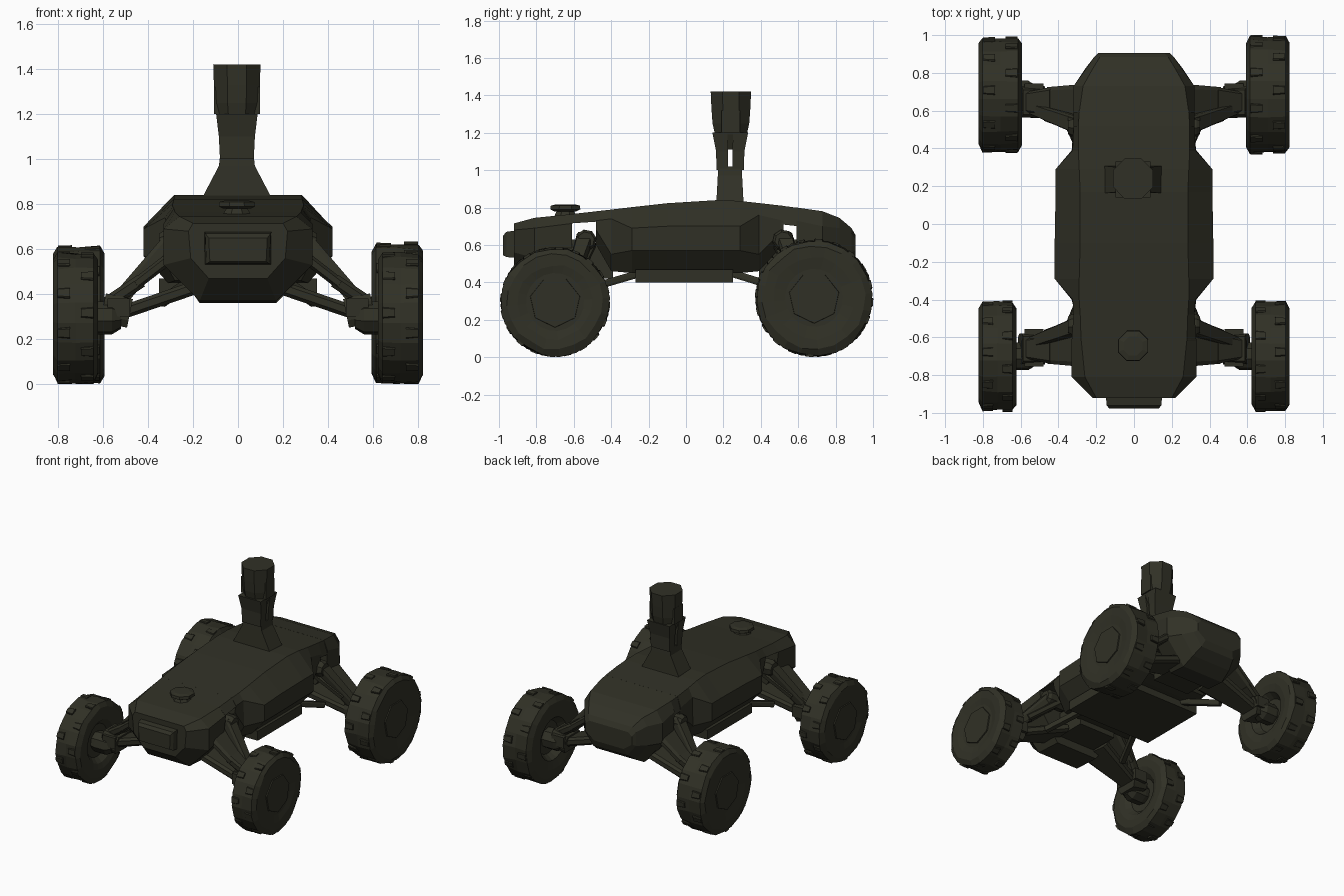
import bpy, bmesh, math, random
from mathutils import Vector

if "Cube" in bpy.data.objects:
    bpy.data.objects.remove(bpy.data.objects["Cube"])

random.seed(4)
olive = bpy.data.materials.new("dark olive")
olive.diffuse_color = (0.030, 0.030, 0.019, 1)
olive.use_nodes = True
olive.node_tree.nodes["Principled BSDF"].inputs["Base Color"].default_value = olive.diffuse_color


def finish(name, bm):
    bmesh.ops.recalc_face_normals(bm, faces=bm.faces)
    me = bpy.data.meshes.new(name)
    bm.to_mesh(me)
    bm.free()
    me.materials.append(olive)
    ob = bpy.data.objects.new(name, me)
    bpy.context.collection.objects.link(ob)
    return ob


def skin(name, rings, caps=True):
    """Join closed rings of points into a solid."""
    bm = bmesh.new()
    vs = [[bm.verts.new(p) for p in r] for r in rings]
    n = len(vs[0])
    for a, b in zip(vs, vs[1:]):
        for i in range(n):
            j = (i + 1) % n
            bm.faces.new((a[i], a[j], b[j], b[i]))
    if caps:
        bm.faces.new(vs[0])
        bm.faces.new(vs[-1])
    return finish(name, bm)


def hull(name, sections):
    """Sections along y: (y, half profile of (x, z) points from top to bottom)."""
    rings = []
    for y, half in sections:
        rings.append([(x, y, z) for x, z in half] + [(-x, y, z) for x, z in reversed(half)])
    return skin(name, rings)


def box(name, x0, x1, y0, y1, z0, z1):
    return skin(name, [[(x0, y0, z), (x1, y0, z), (x1, y1, z), (x0, y1, z)] for z in (z0, z1)])


def column(name, x, y, steps, n=8):
    """Upright lathe: steps are (z, radius x, radius y)."""
    return skin(name, [[(x + rx * math.cos((i + .5) * 2 * math.pi / n) / math.cos(math.pi / n),
                         y + ry * math.sin((i + .5) * 2 * math.pi / n) / math.cos(math.pi / n), z)
                        for i in range(n)] for z, rx, ry in steps])


def beam(name, p, q, wp, wq, t, side=(0, 1, 0)):
    """Tapered bar from p to q, widths wp and wq along side, thickness t."""
    p, q, s = Vector(p), Vector(q), Vector(side)
    up = (q - p).cross(s).normalized() * t / 2
    s = up.cross(q - p).normalized()
    rings = []
    for c, w in ((p, wp), (q, wq)):
        d = s * w / 2
        rings.append([c - d - up * .5, c - d * .8 - up, c + d * .8 - up, c + d - up * .5,
                      c + d + up * .5, c + d * .8 + up, c - d * .8 + up, c - d + up * .5])
    return skin(name, rings)


def x_lathe(name, cx, cy, cz, side, profile, n, jitter=0):
    """Lathe about the x axis: profile of (offset outward, radius)."""
    rings = []
    for h, r in profile:
        ring = []
        for i in range(n):
            a = (i + .25) * 2 * math.pi / n
            rr = r - (random.uniform(0, jitter) if r > .2 else 0)
            ring.append((side * (cx + h), cy + rr * math.cos(a), cz + rr * math.sin(a)))
        rings.append(ring)
    return skin(name, rings)


# Hull: nose, tail, wide middle, thin bridges over the axles
hull("nose", [
    (-.92, [(.20, .715), (.22, .68), (.21, .56), (.13, .47)]),
    (-.81, [(.26, .745), (.33, .69), (.33, .53), (.17, .37)]),
    (-.61, [(.28, .765), (.33, .715), (.31, .56), (.17, .36)])])
hull("middle_body", [
    (-.48, [(.285, .78), (.32, .73), (.31, .68), (.20, .60)]),
    (-.40, [(.29, .789), (.325, .74), (.33, .55), (.28, .46)]),
    (-.29, [(.29, .802), (.42, .69), (.42, .57), (.31, .45)]),
    (-.10, [(.285, .823), (.42, .70), (.42, .57), (.31, .45)]),
    (.17, [(.285, .84), (.415, .70), (.415, .57), (.31, .45)]),
    (.29, [(.29, .835), (.415, .70), (.415, .57), (.31, .45)]),
    (.39, [(.295, .824), (.325, .76), (.33, .55), (.29, .46)]),
    (.52, [(.295, .809), (.32, .73), (.31, .68), (.20, .60)])])
hull("tail", [
    (.59, [(.29, .80), (.32, .73), (.31, .58), (.17, .38)]),
    (.73, [(.27, .78), (.32, .70), (.32, .55), (.17, .37)]),
    (.82, [(.22, .745), (.255, .69), (.26, .55), (.16, .42)]),
    (.885, [(.18, .69), (.21, .66), (.21, .56), (.14, .47)]),
    (.905, [(.16, .655), (.19, .63), (.19, .57), (.12, .52)])])
hull("front_bridge", [(-.62, [(.28, .764), (.33, .715)]), (-.47, [(.285, .781), (.32, .725)])])
hull("rear_bridge", [(.51, [(.295, .81), (.32, .71)]), (.60, [(.29, .798), (.32, .70)])])
box("floor_pan", -.35, .35, -.27, .25, .40, .47)

# Front bumper panel
hull("bumper", [(-.89, [(.15, .68), (.15, .53)]), (-.96, [(.145, .67), (.14, .535)]),
                (-.978, [(.13, .65), (.125, .545)])])

# Antenna puck on the nose
column("puck_stem", -.005, -.645, [(.74, .07, .065), (.785, .045, .045)])
column("puck", -.005, -.645, [(.78, .06, .06), (.79, .08, .08), (.81, .078, .078), (.817, .05, .05)])


# Sensor mast: flared foot, two posts with a slot, head
def tier(z, w, y, d):
    return [(-.005 - w, y - d, z), (-.005 + w, y - d, z), (-.005 + w, y + d, z), (-.005 - w, y + d, z)]


skin("mast_foot", [tier(.82, .155, .235, .075), tier(.84, .148, .235, .072),
                   tier(.97, .08, .235, .065), tier(1.02, .074, .235, .062)])
for y, k in ((.193, -1), (.28, 1)):
    skin("mast_post", [tier(1.0, .075, y, .03), tier(1.1, .08, y, .032), tier(1.2, .092, y + k * .012, .04)])
column("mast_head", -.005, .24, [(1.11, .06, .05), (1.19, .09, .085), (1.25, .1, .098),
                                 (1.33, .102, .104), (1.42, .105, .108)])
for s in (1, -1):
    box("mast_clamp", -.005 + s * .075 - .027, -.005 + s * .075 + .027, .19, .29, 1.2, 1.32)

# Axle gear housings inside the gaps
box("front_gearbox", -.15, .15, -.63, -.39, .42, .60)
box("rear_gearbox", -.15, .15, .39, .62, .42, .62)

# Running gear: (axle y, wheel x, half width, radius, direction toward the middle)
for end, ay, wx, hw, rad, d in (("front", -.70, .722, .10, .295, 1), ("rear", .685, .708, .115, .317, -1)):
    for s in (1, -1):
        def P(x, y, z):
            return (s * x, y, z)
        R = rad - (.008 if end == "rear" and s < 0 else 0)
        # tyre with worn, faceted tread and a hollow inner side
        x_lathe(end + "_wheel", wx, ay, R, s, [
            (-.05, .03), (-.055, .12), (-hw + .012, .155), (-hw, R - .09), (-hw, R - .035),
            (-hw + .02, R), (0, R), (hw - .02, R), (hw, R - .035), (hw - .003, R - .09),
            (hw - .012, .155), (hw - .012, .15)], 20, .014)
        x_lathe(end + "_hub_cap", wx, ay, R, s, [(hw - .03, .14), (hw - .004, .135), (hw - .004, .11)], 7)
        # tread blocks
        for i in range(20):
            a = (i + .75) * math.pi / 10
            x0 = wx + (-.8 if i % 2 else .25) * hw
            c = Vector((0, ay + (R - .012) * math.cos(a), R + (R - .012) * math.sin(a)))
            beam(end + "_tread", (s * x0, c.y, c.z), (s * (x0 + .55 * hw), c.y, c.z), .05, .04, .022,
                 (0, -math.sin(a), math.cos(a)))
        # hub and knuckle
        ky = ay + d * .04
        x_lathe(end + "_hub", .60, ay, R, s, [(-.08, .05), (-.04, .075), (.04, .075), (.12, .06)], 8)
        beam(end + "_knuckle", P(.48, ky, .315), P(.60, ky, .34), .17, .16, .13)
        box(end + "_knuckle_tab", *sorted((s * .48, s * .58)), ay - .055, ay + .145 if d > 0 else ay + .06, .30, .38)
        # lower arm, upper arm, shock
        iy = ay + d * .08
        beam(end + "_lower_arm", P(.16, iy, .44), P(.54, ky, .31), .26, .12, .06)
        beam(end + "_upper_arm", P(.24, iy, .61), P(.46, ky + d * .01, .44), .28, .18, .05)
        beam(end + "_upper_link", P(.43, ky, .46), P(.58, ky, .36), .16, .10, .06)
        beam(end + "_shock", P(.30, ay + d * .16, .64), P(.54, ay + d * .07, .36), .09, .06, .07)
        x_lathe(end + "_shock_mount", .29, ay + d * .165, .625, s,
                [(-.12, .05), (-.1, .058), (.04, .058), (.06, .045)], 8)
        # trailing rod from the lower arm to the underside of the hull
        beam(end + "_trailing_rod", P(.34, ay + d * .17, .365), P(.22, d * -.24, .45), .04, .04, .04, (1, 0, 0))
